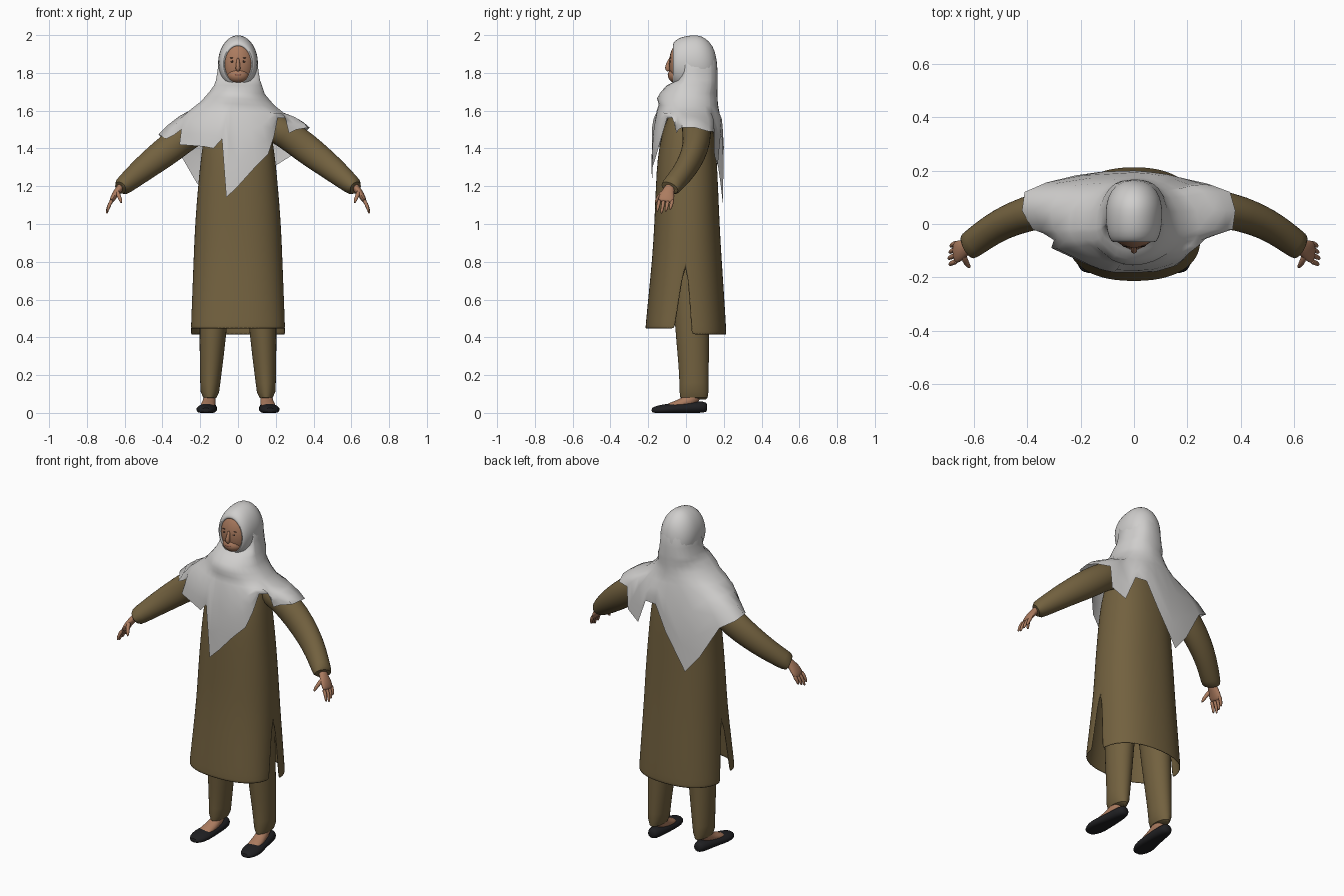
import bpy, bmesh, math
from mathutils import Vector

cube = bpy.data.objects.get("Cube")
if cube:
    bpy.data.objects.remove(cube)


def material(name, rgb):
    m = bpy.data.materials.new(name)
    m.use_nodes = True
    m.diffuse_color = (*rgb, 1)
    m.node_tree.nodes["Principled BSDF"].inputs["Base Color"].default_value = (*rgb, 1)
    return m


BROWN = material("olive brown cloth", (.17, .12, .05))
WHITE = material("pale grey cloth", (.63, .62, .61))
SKIN = material("skin", (.41, .2, .115))
BLACK = material("black leather", (.014, .014, .016))
DARK = material("dark brown", (.07, .04, .028))
LIP = material("lip", (.3, .12, .08))


def finish(name, bm, mat, subdiv=1, mirror=False, thick=0):
    """Turn a bmesh into a smooth-shaded object with its modifiers."""
    bmesh.ops.remove_doubles(bm, verts=bm.verts, dist=.0002)
    bmesh.ops.recalc_face_normals(bm, faces=bm.faces)
    me = bpy.data.meshes.new(name)
    bm.to_mesh(me)
    bm.free()
    me.materials.append(mat)
    ob = bpy.data.objects.new(name, me)
    bpy.context.collection.objects.link(ob)
    if mirror:
        ob.modifiers.new("Mirror", "MIRROR").use_mirror_merge = False
    if thick:
        s = ob.modifiers.new("Thickness", "SOLIDIFY")
        s.thickness, s.offset = thick, -1
    if subdiv:
        s = ob.modifiers.new("Smooth", "SUBSURF")
        s.levels = s.render_levels = subdiv
    bpy.ops.object.select_all(action="DESELECT")
    ob.select_set(True)
    bpy.context.view_layer.objects.active = ob
    bpy.ops.object.shade_smooth_by_angle(angle=math.radians(60))
    return ob


def skin_rings(bm, rings, closed=True, caps=False):
    """Bridge successive rings of points with quads."""
    rows = [[bm.verts.new(p) for p in r] for r in rings]
    n = len(rows[0])
    for a, b in zip(rows, rows[1:]):
        for i in range(n if closed else n - 1):
            j = (i + 1) % n
            bm.faces.new((a[i], a[j], b[j], b[i]))
    if caps:
        bm.faces.new(rows[0])
        bm.faces.new(rows[-1])


def power(value, exponent):
    """Signed power, which squares off the sides of an oval."""
    return math.copysign(abs(value) ** exponent, value)


def tube_rings(path, axis, sides):
    """Elliptical rings along a path of (x, y, z, radius along axis, other radius)."""
    pts = [Vector(p[:3]) for p in path]
    rings = []
    for i, p in enumerate(pts):
        d = (pts[min(i + 1, len(pts) - 1)] - pts[max(i - 1, 0)]).normalized()
        u = (axis - d * axis.dot(d)).normalized()
        v = d.cross(u)
        turn = [2 * math.pi * k / sides for k in range(sides)]
        rings.append([p + u * path[i][3] * math.cos(t) + v * path[i][4] * math.sin(t) for t in turn])
    return rings


def tube(name, paths, mat, axis="Y", sides=16, mirror=True, floor=False):
    bm = bmesh.new()
    ax = Vector((axis == "X", axis == "Y", 0))
    for path in paths:
        skin_rings(bm, tube_rings(path, ax, sides), caps=True)
    if floor:
        for v in bm.verts:
            v.co.z = max(v.co.z, 0)
    return finish(name, bm, mat, mirror=mirror)


def ball(name, loc, size, mat, mirror=False):
    bm = bmesh.new()
    bmesh.ops.create_uvsphere(bm, u_segments=24, v_segments=16, radius=1)
    for v in bm.verts:
        v.co = Vector(loc) + v.co * Vector(size)
    return finish(name, bm, mat, subdiv=0, mirror=mirror)


# Long tunic: front and back halves, joined above the side slits
SECTIONS = [  # height, half width, front depth, back depth
    (.43, .25, .215, .214), (.46, .249, .213, .213), (.6, .244, .2, .204),
    (.83, .235, .178, .188), (1, .228, .168, .178), (1.2, .212, .16, .17),
    (1.35, .197, .152, .163), (1.47, .18, .13, .15), (1.56, .15, .1, .13),
    (1.64, .08, .06, .1)]
bm = bmesh.new()
for side in (-1, 1):
    rings = []
    for z, w, front, back in SECTIONS:
        low = max(0, (.83 - z) / .4)
        edge = low * (.06 if side < 0 else .03)
        depth = front if side < 0 else back
        row = []
        for k in range(21):
            c, s = math.cos(math.pi * k / 20), abs(math.sin(math.pi * k / 20))
            row.append((w * power(c, .88), side * (edge + (depth - edge) * s ** .88),
                        z - side * .016 * low))
        rings.append(row)
    skin_rings(bm, rings, closed=False)
finish("tunic", bm, BROWN, thick=.005)

# Sleeves, trousers, ankles and shoes
tube("sleeves", [[(.14, .045, 1.53, .075, .075), (.25, .06, 1.485, .08, .08),
                  (.355, .052, 1.405, .07, .083), (.45, .022, 1.332, .064, .074),
                  (.53, -.018, 1.268, .058, .064), (.6, -.07, 1.208, .055, .052),
                  (.628, -.09, 1.187, .053, .046), (.622, -.086, 1.192, .036, .03)]], BROWN)
tube("trousers", [[(.1, .03, .95, .11, .09), (.115, .03, .7, .105, .085),
                   (.132, .032, .45, .092, .074), (.14, .04, .28, .083, .064),
                   (.148, .043, .15, .078, .053), (.15, .042, .065, .079, .05),
                   (.15, .042, .073, .05, .036)]], BROWN)
tube("feet", [[(.15, .055, .14, .03, .032), (.15, .045, .08, .032, .045),
               (.154, -.01, .052, .036, .03), (.16, -.06, .04, .04, .022),
               (.164, -.11, .03, .036, .014)]], SKIN, axis="X")
tube("shoes", [[(.152, .113, .03, .016, .02), (.152, .098, .03, .037, .033),
                (.154, .03, .026, .044, .032), (.16, -.04, .022, .05, .031),
                (.167, -.1, .018, .058, .031), (.17, -.15, .014, .048, .026),
                (.17, -.185, .012, .022, .014)]], BLACK, axis="X", floor=True)

# Hands: flat palm, four fingers and a thumb
tube("palms", [[(.605, -.075, 1.215, .024, .02), (.63, -.09, 1.185, .028, .02),
                (.652, -.1, 1.155, .042, .018), (.668, -.106, 1.125, .044, .014),
                (.672, -.108, 1.115, .036, .009)]], SKIN, sides=12)
fingers = []
for k in range(4):
    y, reach = -.14 + .023 * k, .058 - .008 * abs(k - 1)
    fingers.append([(.665 + reach * t * (.8 - .3 * t), y - .012 * t, 1.13 - reach * t * 1.15,
                     r, r) for t, r in ((0, .011), (.4, .0105), (.8, .009), (1.15, .005))])
fingers.append([(.64, -.115, 1.175, .014, .014), (.632, -.14, 1.15, .012, .012),
                (.622, -.155, 1.128, .01, .01), (.616, -.163, 1.11, .005, .005)])
tube("fingers", fingers, SKIN, sides=8)

# Head and facial features
ball("head", (0, -.01, 1.848), (.09, .08, .13), SKIN)
ball("jaw", (0, -.045, 1.787), (.058, .051, .043), SKIN)
tube("nose", [[(0, -.08, 1.882, .008, .009), (0, -.092, 1.85, .01, .012),
               (0, -.101, 1.826, .014, .015), (0, -.09, 1.808, .012, .013)]],
     SKIN, axis="X", sides=10, mirror=False)
ball("eyes", (.029, -.084, 1.86), (.012, .003, .0045), DARK, mirror=True)
ball("eyebrows", (.03, -.081, 1.879), (.016, .003, .002), DARK, mirror=True)
ball("lips", (0, -.0925, 1.79), (.019, .0045, .006), LIP)

# Hood: rings swept from the face opening to the back of the head
HOOD = [(-.056, .069, .096, 1.845), (-.066, .071, .098, 1.845), (-.07, .076, .104, 1.847),
        (-.062, .088, .118, 1.85), (-.03, .102, .139, 1.851), (.03, .107, .15, 1.851),
        (.08, .105, .151, 1.849), (.125, .087, .13, 1.837), (.154, .056, .09, 1.83),
        (.165, .015, .03, 1.82)]
bm = bmesh.new()
skin_rings(bm, [[(rx * math.sin(a), y, cz + rz * math.cos(a))
                 for a in (math.pi * k / 16 for k in range(32))] for y, rx, rz, cz in HOOD])
bm.faces.new([v for v in bm.verts if v.co.y > .16])
finish("hood", bm, WHITE)

# Shawl: neck rings flowing into a ragged hem, listed around the body
NECK = [(1.9, .09, .01, .153), (1.86, .104, .015, .163), (1.81, .109, .02, .167),
        (1.76, .118, .05, .167), (1.735, .127, .1, .167), (1.7, .143, .133, .166),
        (1.665, .172, .154, .167), (1.635, .2, .144, .169), (1.6, .245, .155, .175)]
HEM = [(-.062, -.18, 1.14), (0, -.18, 1.2), (.09, -.177, 1.3), (.16, -.155, 1.37),
       (.19, -.13, 1.46), (.21, -.1, 1.56), (.25, -.07, 1.56), (.27, -.05, 1.48),
       (.31, -.04, 1.5), (.37, -.02, 1.51), (.38, .05, 1.51), (.36, .12, 1.49),
       (.29, .146, 1.49), (.28, .15, 1.36), (.2, .168, 1.31), (.14, .182, 1.46),
       (.07, .19, 1.46), (0, .197, 1.32), (-.13, .195, 1.11), (-.22, .182, 1.22),
       (-.33, .155, 1.41), (-.41, .12, 1.46), (-.42, .05, 1.475), (-.38, -.02, 1.45),
       (-.34, -.035, 1.47), (-.3, -.06, 1.5), (-.31, -.09, 1.42), (-.18, -.15, 1.41),
       (-.13, -.17, 1.4), (-.085, -.18, 1.45)]
turns = [math.atan2(.45 * x, -y) for x, y, z in HEM]
rings = []
for z, w, front, back in NECK:
    ring = []
    for a in turns:
        s, c = math.sin(a), -math.cos(a)
        square = .78 if c > 0 and z > 1.72 else 1
        ring.append(Vector((w * power(s, square), power(c, square) * (back if c > 0 else front),
                            z - .012 * s * (z < 1.72))))
    rings.append(ring)
shoulder = rings[-1]
for t in (.35, .7, 1):
    puff = .012 * math.sin(math.pi * t)
    rings.append([p.lerp(Vector(h), t) + puff * Vector((math.sin(a), -math.cos(a), .6))
                  for p, h, a in zip(shoulder, HEM, turns)])
bm = bmesh.new()
skin_rings(bm, rings)
finish("shawl", bm, WHITE, subdiv=0)
